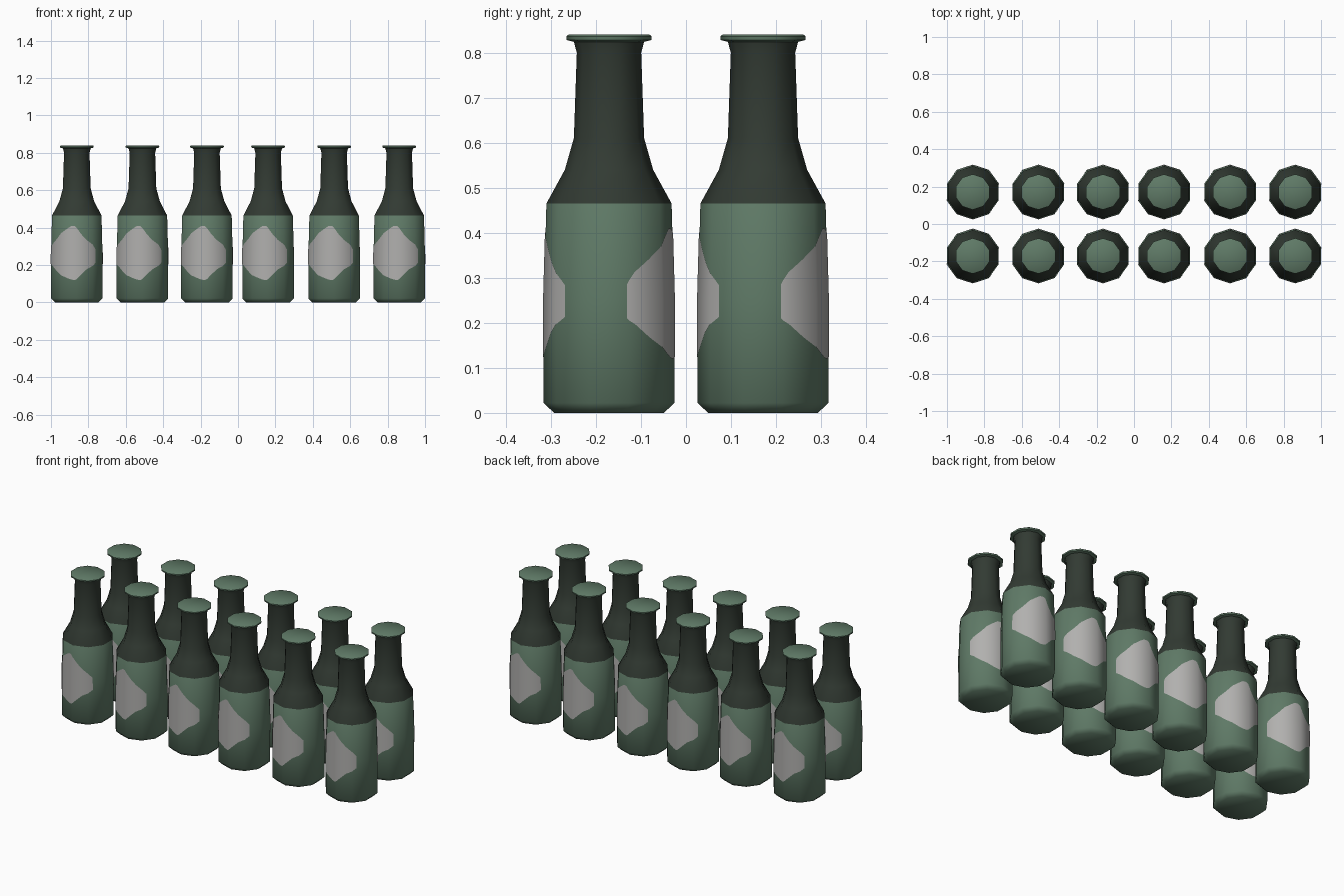
import bpy, bmesh
from math import sin, cos, radians, pi

if "Cube" in bpy.data.objects:
    bpy.data.objects.remove(bpy.data.objects["Cube"], do_unlink=True)

SIDES = 10


def material(name, rgb):
    m = bpy.data.materials.new(name)
    m.use_nodes = True
    m.diffuse_color = (*rgb, 1)
    bsdf = m.node_tree.nodes["Principled BSDF"]
    bsdf.inputs["Base Color"].default_value = (*rgb, 1)
    bsdf.inputs["Roughness"].default_value = 0.7
    return m


green = material("green glass", (0.115, 0.195, 0.135))
dark = material("dark neck glass", (0.032, 0.043, 0.033))
paper = material("grey label paper", (0.44, 0.435, 0.425))

# Bottle silhouette as (radius, height)
BASE, BELLY, SHOULDER, LIP = 0.022, 0.25, 0.465, 0.824
PROFILE = [(0.122, 0), (0.145, BASE), (0.145, BELLY), (0.139, SHOULDER),
           (0.098, 0.54), (0.078, 0.61), (0.0715, 0.80), (0.078, LIP),
           (0.094, 0.828), (0.095, 0.836), (0.090, 0.84)]


def bottle_mesh():
    bm = bmesh.new()
    rings = []
    for r, z in PROFILE:
        rings.append([bm.verts.new((r * sin(2 * pi * i / SIDES),
                                    -r * cos(2 * pi * i / SIDES), z))
                      for i in range(SIDES)])
    for low, high in zip(rings, rings[1:]):
        for i in range(SIDES):
            j = (i + 1) % SIDES
            bm.faces.new((low[i], low[j], high[j], high[i]))
    bm.faces.new(rings[0][::-1])
    bm.faces.new(rings[-1])
    # Dark glass between the shoulder and the lip
    for f in bm.faces:
        z = f.calc_center_median().z
        f.material_index = 1 if SHOULDER < z < LIP else 0
    me = bpy.data.meshes.new("bottle")
    bm.to_mesh(me)
    bm.free()
    me.materials.append(green)
    me.materials.append(dark)
    return me


# Label outline as (angle from the front, bottom, top)
LABEL = [(-74, 0.21, 0.285), (-72, 0.205, 0.295), (-66, 0.197, 0.313),
         (-50, 0.168, 0.341), (-36, 0.146, 0.37), (-22, 0.131, 0.395),
         (-12, 0.122, 0.41), (-4, 0.12, 0.408), (0, 0.125, 0.398),
         (10, 0.15, 0.365), (22, 0.177, 0.335), (36, 0.196, 0.31),
         (46, 0.213, 0.283)]


def wall_point(angle, z, lift=0.0015):
    """Point just outside the faceted wall of the body."""
    r = 0.145 - max(0, z - BELLY) * 0.006 / (SHOULDER - BELLY)
    step = 360 / SIDES
    off = angle % step - step / 2
    r = r * cos(radians(step / 2)) / cos(radians(off)) + lift
    return (r * sin(radians(angle)), -r * cos(radians(angle)), z)


def label_mesh():
    verts, faces, normals = [], [], []
    for turn in (0, 180):  # same label front and back
        first = len(verts)
        for angle, bottom, top in LABEL:
            a = angle + turn
            for z in (bottom, BELLY, top):
                verts.append(wall_point(a, z))
                normals.append((sin(radians(a)), -cos(radians(a)), 0))
        for c in range(len(LABEL) - 1):
            for k in range(2):
                v = first + 3 * c + k
                faces.append((v, v + 3, v + 4, v + 1))
    me = bpy.data.meshes.new("label")
    me.from_pydata(verts, [], faces)
    me.materials.append(paper)
    for p in me.polygons:
        p.use_smooth = True
    me.normals_split_custom_set_from_vertices(normals)
    return me


def place(name, mesh, x, y):
    ob = bpy.data.objects.new(name, mesh)
    ob.location = (x, y, 0)
    bpy.context.collection.objects.link(ob)
    return ob


bottle, label = bottle_mesh(), label_mesh()

# Smooth round the body, keep the lip rim crisp
sample = place("bottle_sample", bottle, 0, 0)
bpy.ops.object.select_all(action="DESELECT")
sample.select_set(True)
bpy.context.view_layer.objects.active = sample
bpy.ops.object.shade_smooth_by_angle(angle=radians(55))
bpy.data.objects.remove(sample, do_unlink=True)

# Two rows of six
for row, y in (("front", -0.171), ("back", 0.171)):
    for n, x in enumerate((-0.862, -0.511, -0.166, 0.161, 0.514, 0.862), 1):
        place(f"{row}_bottle_{n}", bottle, x, y)
        place(f"{row}_labels_{n}", label, x, y)
